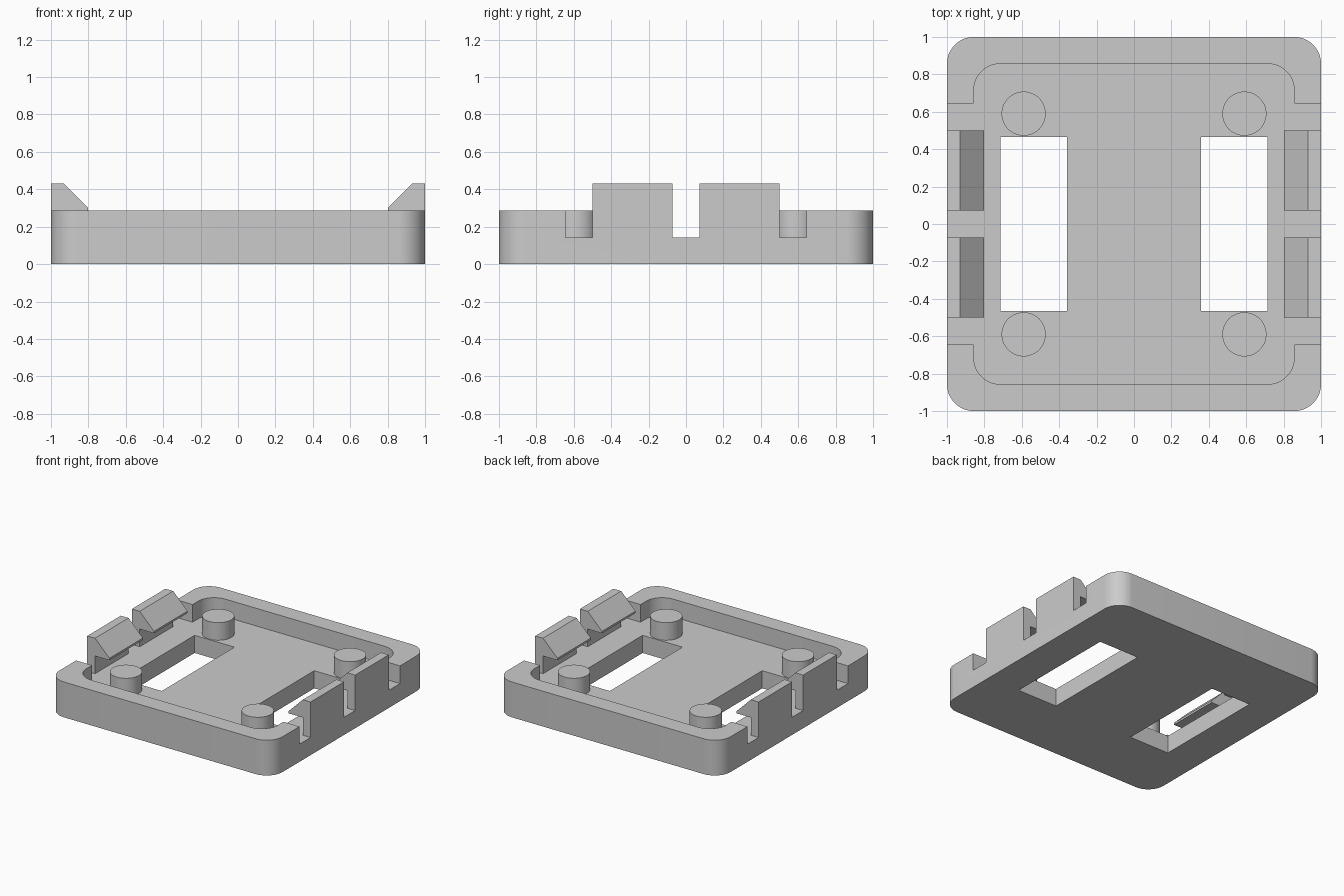
import bpy, bmesh
from math import sin, cos, pi, radians
from mathutils import Vector

cube = bpy.data.objects.get("Cube")
if cube:
    bpy.data.objects.remove(cube, do_unlink=True)

FLOOR, RIM, TOP = 0.143, 0.286, 0.43
INNER, ROUND = 0.857, 0.143

grey = bpy.data.materials.new("plain grey plastic")
grey.use_nodes = True
colour = (0.6, 0.6, 0.6, 1)
grey.diffuse_color = colour
grey.node_tree.nodes["Principled BSDF"].inputs["Base Color"].default_value = colour


def prism(name, points, direction):
    """Extrude a closed outline of 3D points along a direction."""
    bm = bmesh.new()
    face = bm.faces.new([bm.verts.new(p) for p in points])
    grown = bmesh.ops.extrude_face_region(bm, geom=[face], use_keep_orig=True)
    verts = [v for v in grown["geom"] if isinstance(v, bmesh.types.BMVert)]
    bmesh.ops.translate(bm, verts=verts, vec=Vector(direction))
    bmesh.ops.recalc_face_normals(bm, faces=bm.faces)
    mesh = bpy.data.meshes.new(name)
    bm.to_mesh(mesh)
    bm.free()
    mesh.materials.append(grey)
    obj = bpy.data.objects.new(name, mesh)
    bpy.context.collection.objects.link(obj)
    return obj


def arc(cx, cy, r, start, end, steps=12):
    angles = [start + (end - start) * i / steps for i in range(steps + 1)]
    return [(cx + r * cos(a), cy + r * sin(a)) for a in angles]


def four_way(quadrant):
    """Mirror a quarter outline (from +x round to +y) into a full loop."""
    left = [(-x, y) for x, y in reversed(quadrant)]
    half = quadrant + left
    return half + [(-x, -y) for x, y in half]


def at_height(outline, z):
    return [(x, y, z) for x, y in outline]


def select_only(obj):
    bpy.ops.object.select_all(action='DESELECT')
    obj.select_set(True)
    bpy.context.view_layer.objects.active = obj


def smooth(obj):
    select_only(obj)
    bpy.ops.object.shade_smooth_by_angle(angle=radians(30))


def cut(obj, cutter):
    cutter.hide_render = True
    mod = obj.modifiers.new("cut", 'BOOLEAN')
    mod.operation = 'DIFFERENCE'
    mod.solver = 'EXACT'
    mod.object = cutter
    select_only(obj)
    bpy.ops.object.modifier_apply(modifier=mod.name)
    bpy.data.objects.remove(cutter, do_unlink=True)


# Tray block with rounded corners
corner = 1 - ROUND
tray = prism("tray", at_height(four_way(arc(corner, corner, ROUND, 0, pi / 2)), 0),
             (0, 0, RIM))

# Pocket that also opens through both side walls
inner = INNER - ROUND
pocket = [(1.2, 0.643), (INNER, 0.643)] + arc(inner, inner, ROUND, 0, pi / 2)
cut(tray, prism("pocket_cutter", at_height(four_way(pocket), FLOOR), (0, 0, 1)))

# Two long windows through the floor
for side in (-1, 1):
    window = [(side * x, y) for x, y in
              ((0.357, -0.465), (0.714, -0.465), (0.714, 0.465), (0.357, 0.465))]
    cut(tray, prism("window_cutter", at_height(window, -0.5), (0, 0, 1)))
smooth(tray)

# Hooked snap clips, two on each side
clip = [(1, FLOOR), (1, TOP), (0.93, TOP), (0.802, 0.302), (0.802, RIM),
        (0.93, RIM), (0.93, FLOOR)]
for side, side_name in ((-1, "right"), (1, "left")):
    for start, end_name in ((-0.5, "front"), (0.071, "back")):
        prism(f"{end_name}_{side_name}_clip",
              [(side * x, start, z) for x, z in clip], (0, 0.429, 0))

# Round support posts
for side, side_name in ((-1, "right"), (1, "left")):
    for end, end_name in ((-1, "front"), (1, "back")):
        circle = arc(side * 0.59, end * 0.59, 0.118, 0, 2 * pi, 48)[:-1]
        smooth(prism(f"{end_name}_{side_name}_post", at_height(circle, FLOOR),
                     (0, 0, RIM - FLOOR)))
